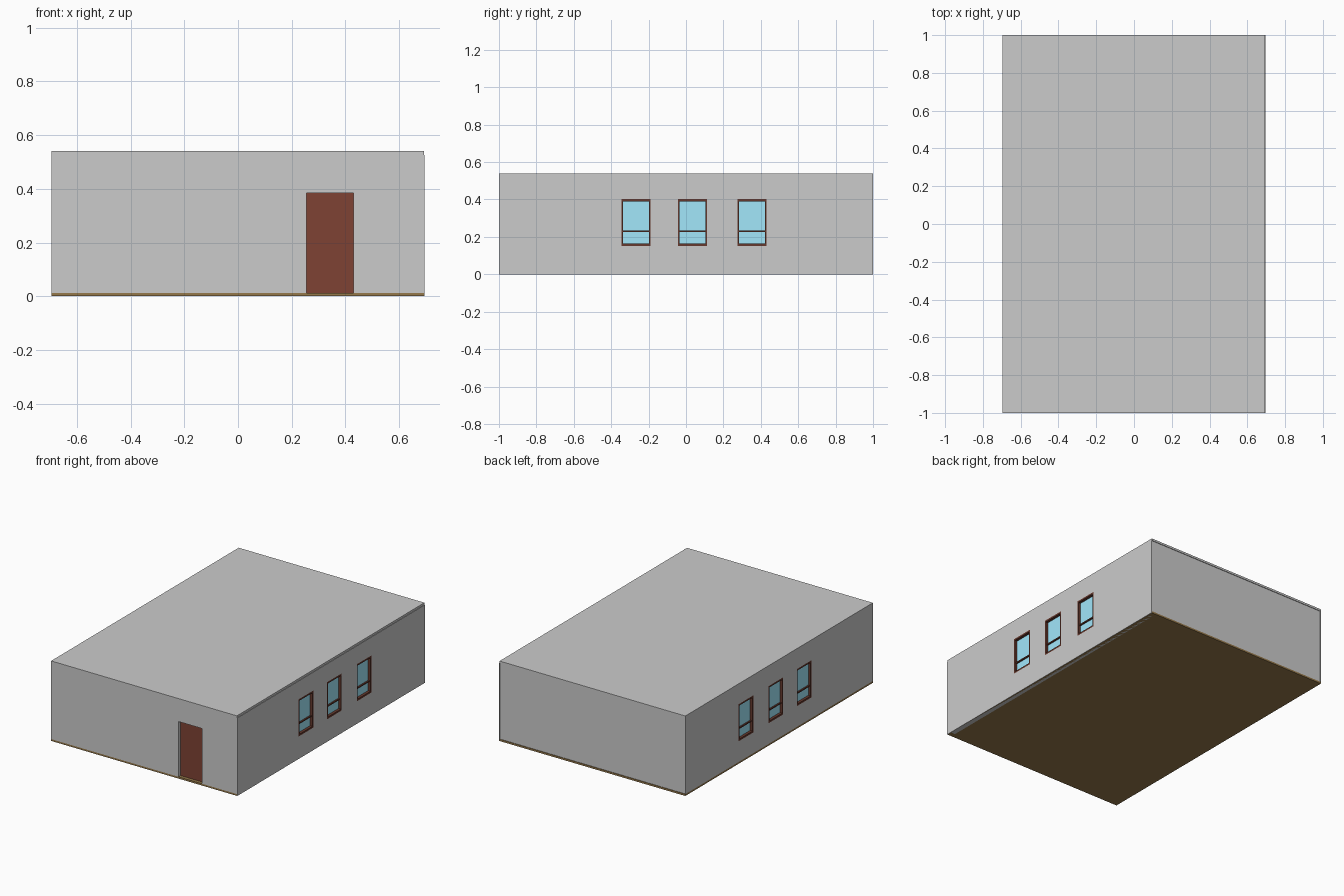
import bpy
import bmesh
from mathutils import Vector, Matrix

if "Cube" in bpy.data.objects:
    bpy.data.objects.remove(bpy.data.objects["Cube"])

X, Y, T = 0.692, 1.0, 0.035          # half width, half length, wall thickness
FLOOR, EAVE, TOP = 0.012, 0.526, 0.54


def material(name, rgb):
    m = bpy.data.materials.new(name)
    m.diffuse_color = (*rgb, 1)
    m.use_nodes = True
    m.node_tree.nodes["Principled BSDF"].inputs["Base Color"].default_value = m.diffuse_color
    return m


DOOR = material("door_wood", (0.21, 0.055, 0.034))
FRAME = material("frame_wood", (0.13, 0.04, 0.026))
GLASS = material("glass", (0.36, 0.80, 0.97))
BOARDS = material("floor_boards", (0.30, 0.19, 0.07))


def boxes(name, spans, mat=None):
    """One object made of boxes, each given as (x0, x1, y0, y1, z0, z1)."""
    bm = bmesh.new()
    for s in spans:
        lo, hi = Vector(s[0::2]), Vector(s[1::2])
        size = Vector(abs(c) for c in hi - lo)
        bmesh.ops.create_cube(bm, size=1, matrix=Matrix.Translation((lo + hi) / 2)
                              @ Matrix.Diagonal((*size, 1)))
    me = bpy.data.meshes.new(name)
    bm.to_mesh(me)
    bm.free()
    ob = bpy.data.objects.new(name, me)
    bpy.context.collection.objects.link(ob)
    if mat:
        me.materials.append(mat)
    return ob


def cut(ob, name, spans):
    cutter = boxes(name, spans)
    cutter.hide_render = True
    cutter.hide_set(True)
    mod = ob.modifiers.new("openings", 'BOOLEAN')
    mod.operation, mod.solver, mod.object = 'DIFFERENCE', 'EXACT', cutter


# floor and flat roof
boxes("floor", [(-X - 0.003, X, -Y, Y, 0, FLOOR)], BOARDS)
boxes("roof", [(-X - 0.003, X, -Y, Y, EAVE, TOP)])

# front wall with door, and back wall set slightly under the roof edge
D0, D1, DH = 0.255, 0.43, 0.385
front = boxes("front_wall", [(-X, X, -Y, -Y + T, FLOOR, EAVE)])
cut(front, "door_cutter", [(D0, D1, -Y - 0.1, -Y + 0.1, -0.1, DH)])
boxes("door", [(D0, D1, -Y + 0.022, -Y + T, FLOOR, DH)], DOOR)
boxes("back_wall", [(-X, X, Y - T - 0.004, Y - 0.004, FLOOR, EAVE)])

# side walls with three windows each
Z0, Z1, RAIL = 0.152, 0.402, 0.23
WINDOWS = [(-0.345, -0.19), (-0.043, 0.112), (0.275, 0.43)]
for side, label, base in ((1, "right", 0.0), (-1, "left", FLOOR)):
    out, inn = side * (X + 0.003), side * (X + 0.003 - T)
    wall = boxes(label + "_wall", [(inn, out, -Y + T, Y - T - 0.004, base, EAVE)]
                 + [(side * (X - 0.001), out, a, b, base, EAVE)
                    for a, b in ((-Y, -Y + T), (Y - T - 0.004, Y))])
    cut(wall, label + "_window_cutter",
        [(inn - side * 0.05, out + side * 0.05, a, b, Z0, Z1) for a, b in WINDOWS])
    glass = out - side * 0.018
    for i, (a, b) in enumerate(WINDOWS, 1):
        w = 0.008
        boxes(f"{label}_window_frame_{i}", [
            (inn, out, a, a + w, Z0, Z1), (inn, out, b - w, b, Z0, Z1),
            (inn, out, a + w, b - w, Z0, Z0 + 0.012),
            (inn, out, a + w, b - w, Z1 - 0.012, Z1),
            (inn, out - side * 0.008, a + w, b - w, RAIL - 0.004, RAIL + 0.004)], FRAME)
        boxes(f"{label}_window_glass_{i}",
              [(glass - side * 0.004, glass, a + w, b - w, Z0 + 0.012, Z1 - 0.012)], GLASS)
